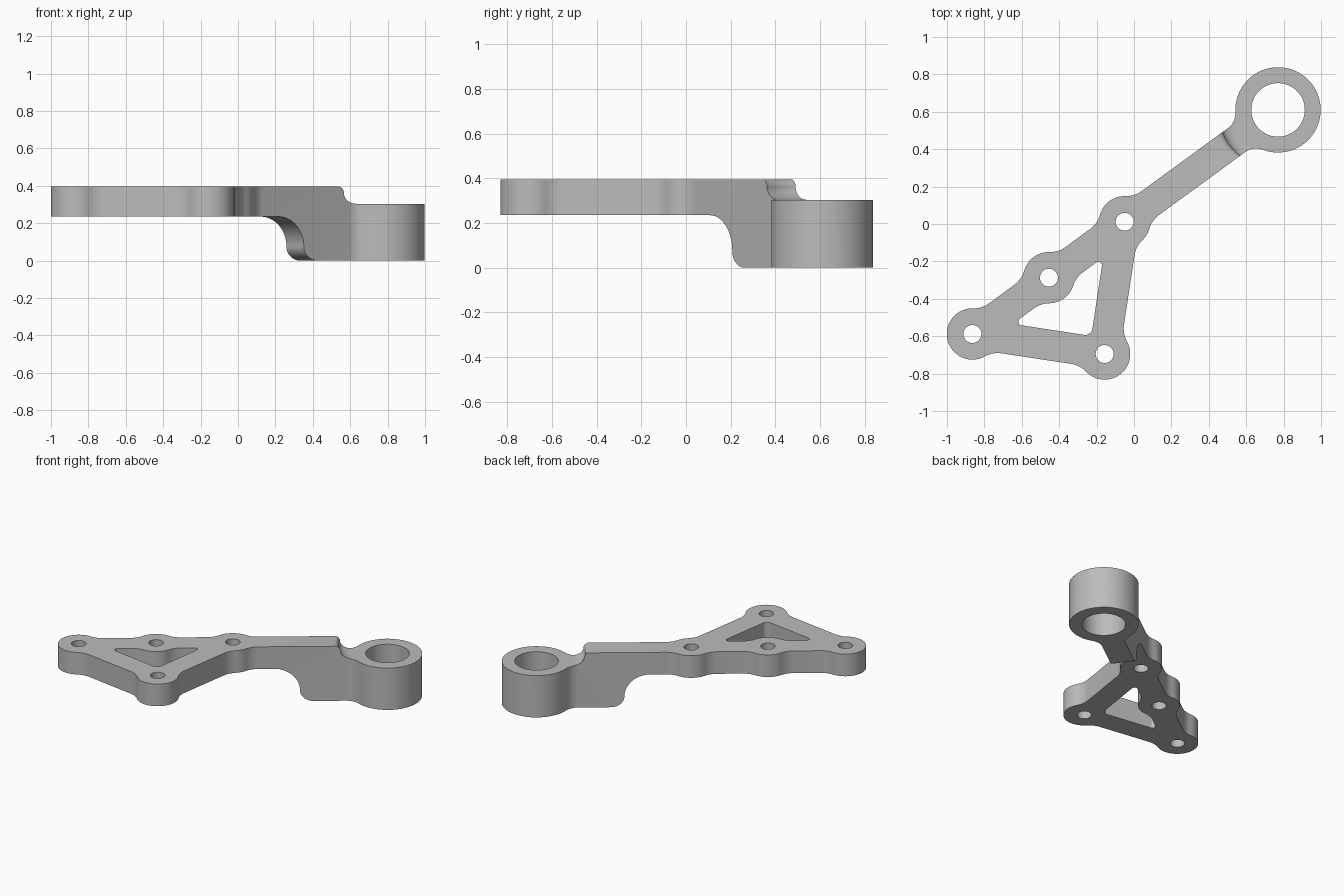
import bpy, bmesh
from math import acos, atan2, ceil, cos, pi, radians, sin, sqrt, tau
from mathutils import Matrix, Vector

if "Cube" in bpy.data.objects:
    bpy.data.objects.remove(bpy.data.objects["Cube"])

# Layout: three bosses and the ring share one axis, the fourth boss sits aside
RING = Vector((0.77, 0.61))
END, MID, ELBOW, SIDE = (Vector(p) for p in
                         ((-0.864, -0.588), (-0.455, -0.287), (-0.05, 0.012), (-0.157, -0.695)))
BOSS_R, RING_R, BORE_R, HOLE_R = 0.137, 0.228, 0.143, 0.048
OUT, INN = 0.079, 0.085          # rib edge offsets outside and inside
PLATE_LOW, PLATE_TOP, RING_TOP = 0.235, 0.395, 0.303
AXIS = (RING - ELBOW).normalized()


def radius(c):
    return RING_R if c is RING else BOSS_R


def fillet(c, target, side, h, r):
    """Centre of a fillet between a boss and the rib edge leading to target."""
    u = (target - c).normalized()
    n = Vector((-u.y, u.x)) * side
    return c + u * sqrt((radius(c) + r) ** 2 - (h + r) ** 2) + n * (h + r)


def corner(c, a, b, r):
    """Centre of a small rounding where two inner rib edges meet."""
    ua, ub = (a - c).normalized(), (b - c).normalized()
    return c + (ua + ub).normalized() * (INN + r) / sin(ua.angle(ub) / 2)


def belt(circles):
    """Closed outline of arcs and tangent lines; a negative radius turns inward."""
    normals = []
    for i, (c, r) in enumerate(circles):
        c2, r2 = circles[(i + 1) % len(circles)]
        d = c2 - c
        ratio = max(-1, min(1, (r - r2) / d.length))
        normals.append(atan2(d.y, d.x) - acos(ratio))
    pts = []
    for i, (c, r) in enumerate(circles):
        a0, a1 = normals[i - 1], normals[i]
        span = (a1 - a0) % tau if r > 0 else -((a0 - a1) % tau)
        if abs(span) > 6:
            span = 0
        steps = max(1, ceil(abs(span) / radians(5)))
        for k in range(steps + 1):
            a = a0 + span * k / steps
            p = c + Vector((cos(a), sin(a))) * r
            if not pts or (p - pts[-1]).length > 0.001:
                pts.append(p)
    if (pts[0] - pts[-1]).length < 0.001:
        pts.pop()
    return pts


def circle(c, r, n=64):
    return [c + Vector((cos(tau * k / n), sin(tau * k / n))) * r for k in range(n)]


def s_curve(a, b, c, n=14):
    """Two quarter ellipses: level at a, upright at b, level at c."""
    ts = [pi / 2 * k / n for k in range(n + 1)]
    first = [(a[0] + (b[0] - a[0]) * sin(t), b[1] + (a[1] - b[1]) * cos(t)) for t in ts]
    second = [(c[0] - (c[0] - b[0]) * cos(t), b[1] + (c[1] - b[1]) * sin(t)) for t in ts]
    return first + second[1:]


def mesh_object(name, bm):
    bmesh.ops.remove_doubles(bm, verts=bm.verts, dist=0.0002)
    bmesh.ops.recalc_face_normals(bm, faces=bm.faces)
    me = bpy.data.meshes.new(name)
    bm.to_mesh(me)
    bm.free()
    ob = bpy.data.objects.new(name, me)
    bpy.context.collection.objects.link(ob)
    return ob


# Outer outline
outer = []
path = [RING, ELBOW, MID, END, SIDE, ELBOW]
for i, c in enumerate(path):
    nxt = path[(i + 1) % len(path)]
    r1, r2 = (0.1 if p is RING else 0.14 for p in (c, nxt))
    outer += [(c, radius(c)),
              (fillet(c, nxt, -1, OUT, r1), -r1),
              (fillet(nxt, c, 1, OUT, r2), -r2)]

# Triangular window
window = [(corner(END, ELBOW, SIDE, 0.02), 0.02),
          (fillet(SIDE, END, -1, INN, 0.03), 0.03),
          (SIDE, -BOSS_R),
          (fillet(SIDE, ELBOW, 1, INN, 0.03), 0.03),
          (corner(ELBOW, END, SIDE, 0.02), 0.02),
          (fillet(MID, ELBOW, -1, INN, 0.14), 0.14),
          (MID, -BOSS_R),
          (fillet(MID, END, 1, INN, 0.14), 0.14)]

loops = [belt(outer), belt(window), circle(RING, BORE_R, 96)]
loops += [circle(c, HOLE_R, 40) for c in (END, MID, ELBOW, SIDE)]

# Full-height block with all openings, from a filled flat curve
curve = bpy.data.curves.new("bracket_outline", "CURVE")
curve.dimensions = "2D"
curve.fill_mode = "BOTH"
curve.extrude = PLATE_TOP / 2
for pts in loops:
    sp = curve.splines.new("POLY")
    sp.points.add(len(pts) - 1)
    for sp_point, p in zip(sp.points, pts):
        sp_point.co = (p.x, p.y, 0, 1)
    sp.use_cyclic_u = True
outline = bpy.data.objects.new("bracket_outline", curve)
bpy.context.collection.objects.link(outline)
bpy.context.view_layer.update()
flat = bpy.data.meshes.new_from_object(outline.evaluated_get(bpy.context.evaluated_depsgraph_get()))
bm = bmesh.new()
bm.from_mesh(flat)
bmesh.ops.translate(bm, verts=bm.verts, vec=(0, 0, PLATE_TOP / 2))
bracket = mesh_object("bracket", bm)
bpy.data.objects.remove(outline)
bpy.data.meshes.remove(flat)

# Cutter below the plate, swept across the arm
profile = [(-1.4, PLATE_LOW)] + s_curve((0.27, PLATE_LOW), (0.44, 0.075), (0.535, -0.001))
profile += [(0.535, -0.1), (-1.4, -0.1)]
across = Vector((-AXIS.y, AXIS.x, 0))
bm = bmesh.new()
start = Vector((ELBOW.x, ELBOW.y, 0)) - across * 1.3
face = bm.faces.new([bm.verts.new(start + Vector((AXIS.x * s, AXIS.y * s, z))) for s, z in profile])
ext = bmesh.ops.extrude_face_region(bm, geom=[face])
bmesh.ops.translate(bm, verts=[v for v in ext["geom"] if isinstance(v, bmesh.types.BMVert)],
                    vec=across * 2.6)
under_cutter = mesh_object("under_cutter", bm)

# Cutter above the ring, turned about the ring's centre
profile = [(0, RING_TOP)] + s_curve((0.24, RING_TOP), (0.32, 0.362), (0.357, PLATE_TOP + 0.001))
profile += [(0.357, 0.6), (0, 0.6)]
bm = bmesh.new()
verts = [bm.verts.new((r, 0, z)) for r, z in profile]
edges = [bm.edges.new(pair) for pair in zip(verts, verts[1:])]
bmesh.ops.spin(bm, geom=verts + edges, cent=(0, 0, 0), axis=(0, 0, 1), angle=tau, steps=96)
bmesh.ops.transform(bm, verts=bm.verts, matrix=Matrix.Translation((RING.x, RING.y, 0)))
ring_cutter = mesh_object("ring_cutter", bm)

# Apply the cuts
bpy.context.view_layer.objects.active = bracket
for cutter in (under_cutter, ring_cutter):
    cutter.hide_render = True
    mod = bracket.modifiers.new(cutter.name, "BOOLEAN")
    mod.operation = "DIFFERENCE"
    mod.solver = "EXACT"
    mod.object = cutter
    bpy.ops.object.modifier_apply(modifier=mod.name)
    bpy.data.objects.remove(cutter)

# Material and shading
grey = bpy.data.materials.new("metal_grey")
grey.use_nodes = True
colour = (0.5, 0.5, 0.5, 1)
grey.diffuse_color = colour
grey.node_tree.nodes["Principled BSDF"].inputs["Base Color"].default_value = colour
bracket.data.materials.clear()
bracket.data.materials.append(grey)
for ob in bpy.context.selected_objects:
    ob.select_set(False)
bracket.select_set(True)
bpy.ops.object.shade_smooth_by_angle(angle=radians(30))
